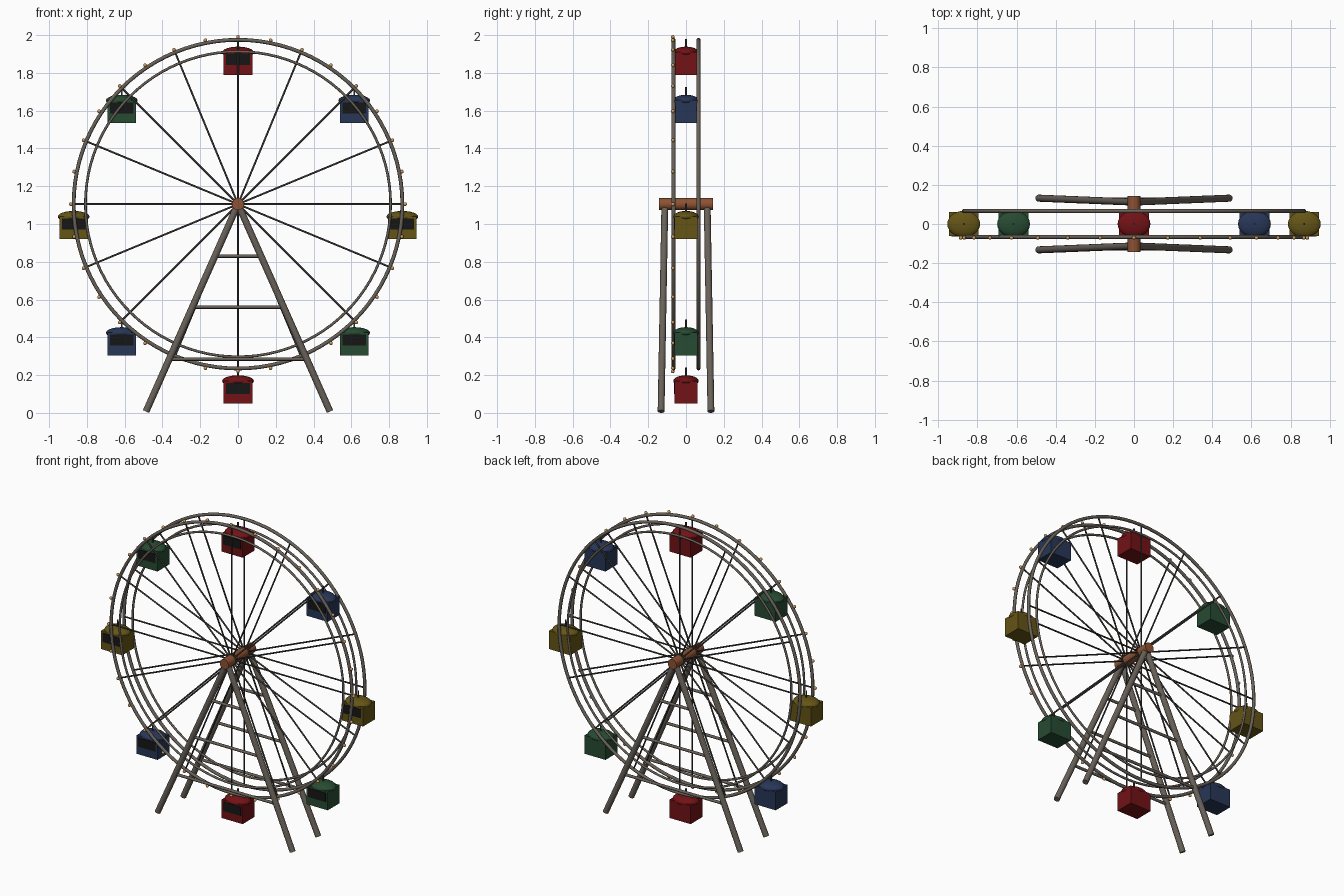
import bpy, math
from mathutils import Vector

if "Cube" in bpy.data.objects:
    bpy.data.objects.remove(bpy.data.objects["Cube"])

HUB_Z, RING_R, RING_Y = 1.105, 0.87, 0.066


def mat(name, rgb):
    m = bpy.data.materials.new(name)
    m.diffuse_color = (*rgb, 1)
    m.use_nodes = True
    m.node_tree.nodes["Principled BSDF"].inputs["Base Color"].default_value = m.diffuse_color
    return m


STEEL = mat("warm grey steel", (0.14, 0.12, 0.10))
DARK = mat("dark steel", (0.05, 0.046, 0.042))
COPPER = mat("copper hub", (0.27, 0.085, 0.033))
BULB = mat("amber bulb", (0.62, 0.34, 0.11))
GLASS = mat("black glass", (0.008, 0.008, 0.008))
RED = mat("red", (0.17, 0.006, 0.008))
BLUE = mat("blue", (0.021, 0.037, 0.095))
YELLOW = mat("yellow", (0.13, 0.09, 0.008))
GREEN = mat("green", (0.02, 0.07, 0.032))


def finish(name, material, smooth=True):
    ob = bpy.context.object
    ob.name = name
    ob.data.materials.append(material)
    if smooth:
        bpy.ops.object.shade_smooth_by_angle(angle=math.radians(50))
    return ob


def rod(name, a, b, r, material, sides=12):
    a, b = Vector(a), Vector(b)
    d = b - a
    bpy.ops.mesh.primitive_cylinder_add(
        vertices=sides, radius=r, depth=d.length, location=(a + b) / 2,
        rotation=d.to_track_quat('Z', 'Y').to_euler())
    return finish(name, material)


def ring(name, y, major, minor):
    bpy.ops.mesh.primitive_torus_add(
        major_segments=96, minor_segments=10, major_radius=major,
        minor_radius=minor, location=(0, y, HUB_Z), rotation=(math.pi / 2, 0, 0))
    return finish(name, STEEL)


def box(name, loc, size, material):
    bpy.ops.mesh.primitive_cube_add(size=1, location=loc)
    bpy.context.object.scale = size
    return finish(name, material, False)


def on_wheel(angle, r, y=0):
    return Vector((r * math.cos(angle), y, HUB_Z + r * math.sin(angle)))


# Wheel: two sides, each with outer ring, inner ring and 16 spokes
for side, y in (("front", -RING_Y), ("back", RING_Y)):
    ring(side + "_outer_ring", y, RING_R, 0.010)
    ring(side + "_inner_ring", y, 0.808, 0.007)
    for i in range(16):
        a = i * math.tau / 16
        rod(side + "_spoke", (0, y, HUB_Z), on_wheel(a, RING_R, y), 0.005, DARK, 8)

# Hub axle, smooth over its ends
rod("hub", (0, -0.143, HUB_Z), (0, 0.143, HUB_Z), 0.032, COPPER, 20)
bpy.ops.object.shade_smooth()

# Light bulbs around the front ring
for i in range(32):
    bpy.ops.mesh.primitive_uv_sphere_add(
        segments=10, ring_count=6, radius=0.010,
        location=on_wheel(i * math.tau / 32, 0.885, -0.070))
    finish("bulb", BULB)

# A-frame supports with cross braces
TOP_Y, FOOT_X, FOOT_Y, FOOT_Z = 0.112, 0.487, 0.132, 0.0075
for s, side in ((-1, "front"), (1, "back")):
    top = Vector((0, s * TOP_Y, HUB_Z))
    for sx in (-1, 1):
        rod(side + "_leg", (sx * FOOT_X, s * FOOT_Y, FOOT_Z), top, 0.018, STEEL, 16)
    for z in (0.83, 0.56, 0.285):
        t = (HUB_Z - z) / (HUB_Z - FOOT_Z)
        x, y = FOOT_X * t, s * (TOP_Y + (FOOT_Y - TOP_Y) * t)
        rod(side + "_brace", (-x, y, z), (x, y, z), 0.009, STEEL)

# Gondolas hanging upright from the rim
for i in range(8):
    colour = (YELLOW, BLUE, RED, GREEN)[i % 4]
    p = on_wheel(i * math.tau / 8, RING_R)
    rod("hanger", p + Vector((0, 0, -0.05)), p + Vector((0, 0, 0.004)), 0.005, DARK, 8)
    box("cabin", p + Vector((0, 0, -0.125)), (0.152, 0.122, 0.120), colour)
    box("cabin_window", p + Vector((0, -0.0615, -0.105)), (0.126, 0.006, 0.058), GLASS)
    bpy.ops.mesh.primitive_uv_sphere_add(
        segments=24, ring_count=12, radius=1, location=p + Vector((0, 0, -0.066)))
    bpy.context.object.scale = (0.084, 0.067, 0.030)
    finish("cabin_roof", colour)
